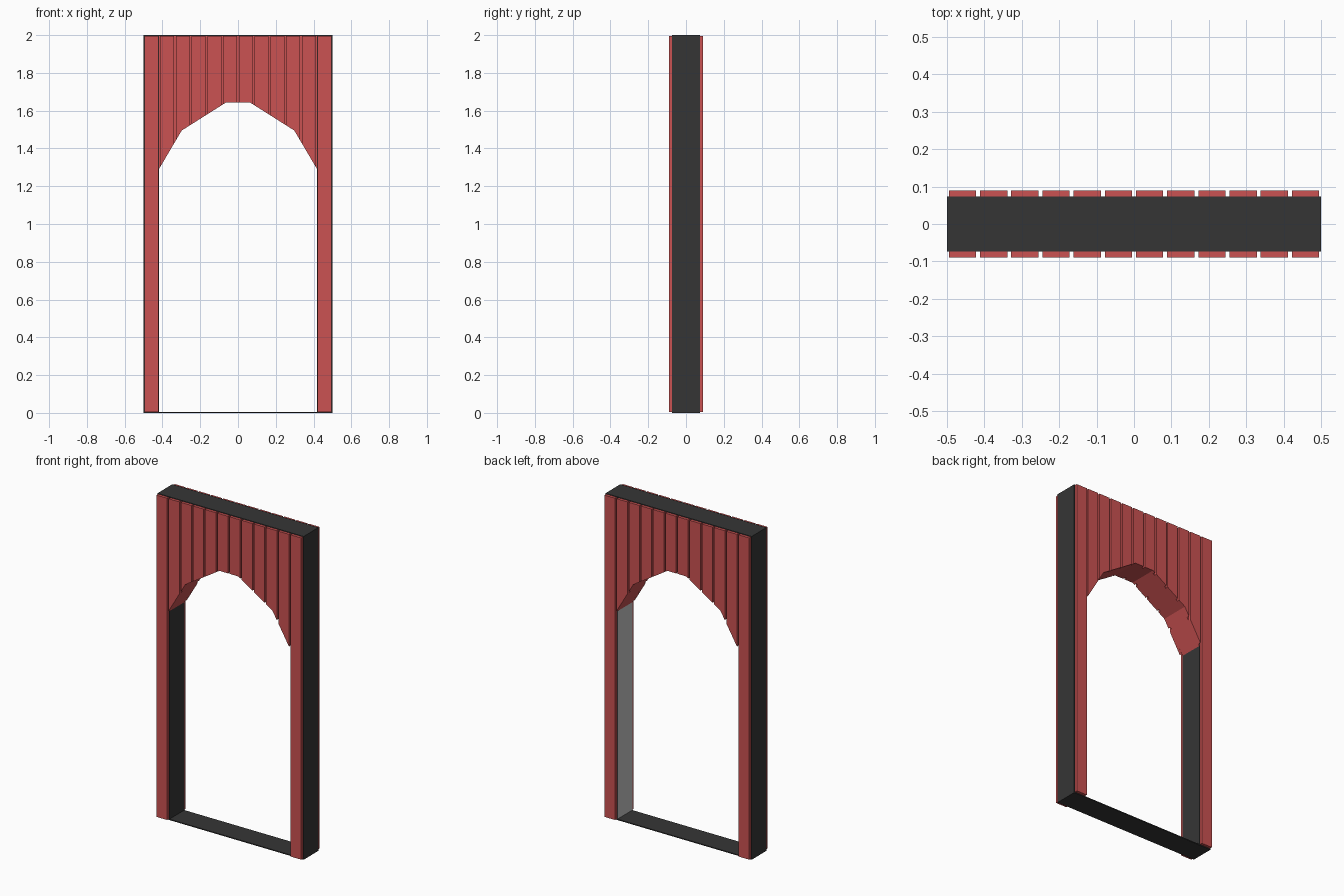
import bpy
import bmesh

cube = bpy.data.objects.get("Cube")
if cube:
    bpy.data.objects.remove(cube, do_unlink=True)


def material(name, r, g, b):
    m = bpy.data.materials.new(name)
    m.use_nodes = True
    m.diffuse_color = (r, g, b, 1)
    m.node_tree.nodes["Principled BSDF"].inputs["Base Color"].default_value = (r, g, b, 1)
    return m


RED = material("red paint", 0.6, 0.085, 0.085)
DARK = material("dark frame", 0.036, 0.036, 0.036)
GREY = material("light grey", 0.55, 0.55, 0.55)

DEPTH = 0.073       # half depth of the core
BOARD = 0.09        # outer face of the planks
JAMB = 0.418        # half width of the opening
HALF_ARCH = [(0.42, 1.288), (0.298, 1.495), (0.064, 1.643)]
ARCH = [(-x, z) for x, z in HALF_ARCH] + HALF_ARCH[::-1]


def prism(name, outline, y0, y1, *mats):
    """Extrude an x-z outline from y0 to y1."""
    bm = bmesh.new()
    face = bm.faces.new([bm.verts.new((x, y0, z)) for x, z in outline])
    new = bmesh.ops.extrude_face_region(bm, geom=[face])["geom"]
    moved = [v for v in new if isinstance(v, bmesh.types.BMVert)]
    bmesh.ops.translate(bm, verts=moved, vec=(0, y1 - y0, 0))
    bmesh.ops.recalc_face_normals(bm, faces=bm.faces)
    mesh = bpy.data.meshes.new(name)
    bm.to_mesh(mesh)
    bm.free()
    for m in mats:
        mesh.materials.append(m)
    obj = bpy.data.objects.new(name, mesh)
    bpy.context.collection.objects.link(obj)
    return obj


def box(name, x0, x1, z0, z1, y0, y1, *mats):
    return prism(name, [(x0, z0), (x1, z0), (x1, z1), (x0, z1)], y0, y1, *mats)


def arch_height(x):
    for (xa, za), (xb, zb) in zip(ARCH, ARCH[1:]):
        if xa <= x <= xb:
            return za + (zb - za) * (x - xa) / (xb - xa)


# Dark frame
box("right_jamb", -0.5, -JAMB, 0, 2, -DEPTH, DEPTH, DARK)
left = box("left_jamb", JAMB, 0.5, 0, 2, -DEPTH, DEPTH, DARK, GREY)
for f in left.data.polygons:
    if f.normal.x < -0.9:
        f.material_index = 1
box("threshold", -JAMB, JAMB, 0, 0.006, -DEPTH, DEPTH, DARK)
box("head_rail", -JAMB, JAMB, 1.994, 2, -DEPTH, DEPTH, DARK)

# Arched infill
infill = [(-JAMB, 1.292)] + ARCH[1:-1] + [(JAMB, 1.292), (JAMB, 1.994), (-JAMB, 1.994)]
prism("arch_infill", infill, -DEPTH, DEPTH, RED)

# Planks on both faces, cut to follow the arch
COUNT, WIDTH, TOP = 12, 0.073, 1.996
for i in range(COUNT):
    x0 = -0.495 + i * (0.99 - WIDTH) / (COUNT - 1)
    x1 = x0 + WIDTH
    if i in (0, COUNT - 1):
        bottom = [(x0, 0.006), (x1, 0.006)]
    else:
        bottom = [(x0, arch_height(x0))]
        bottom += [p for p in ARCH if x0 < p[0] < x1]
        bottom += [(x1, arch_height(x1))]
    outline = bottom + [(x1, TOP), (x0, TOP)]
    prism(f"front_plank_{i + 1}", outline, -BOARD, -DEPTH, RED)
    prism(f"back_plank_{i + 1}", outline, DEPTH, BOARD, RED)
